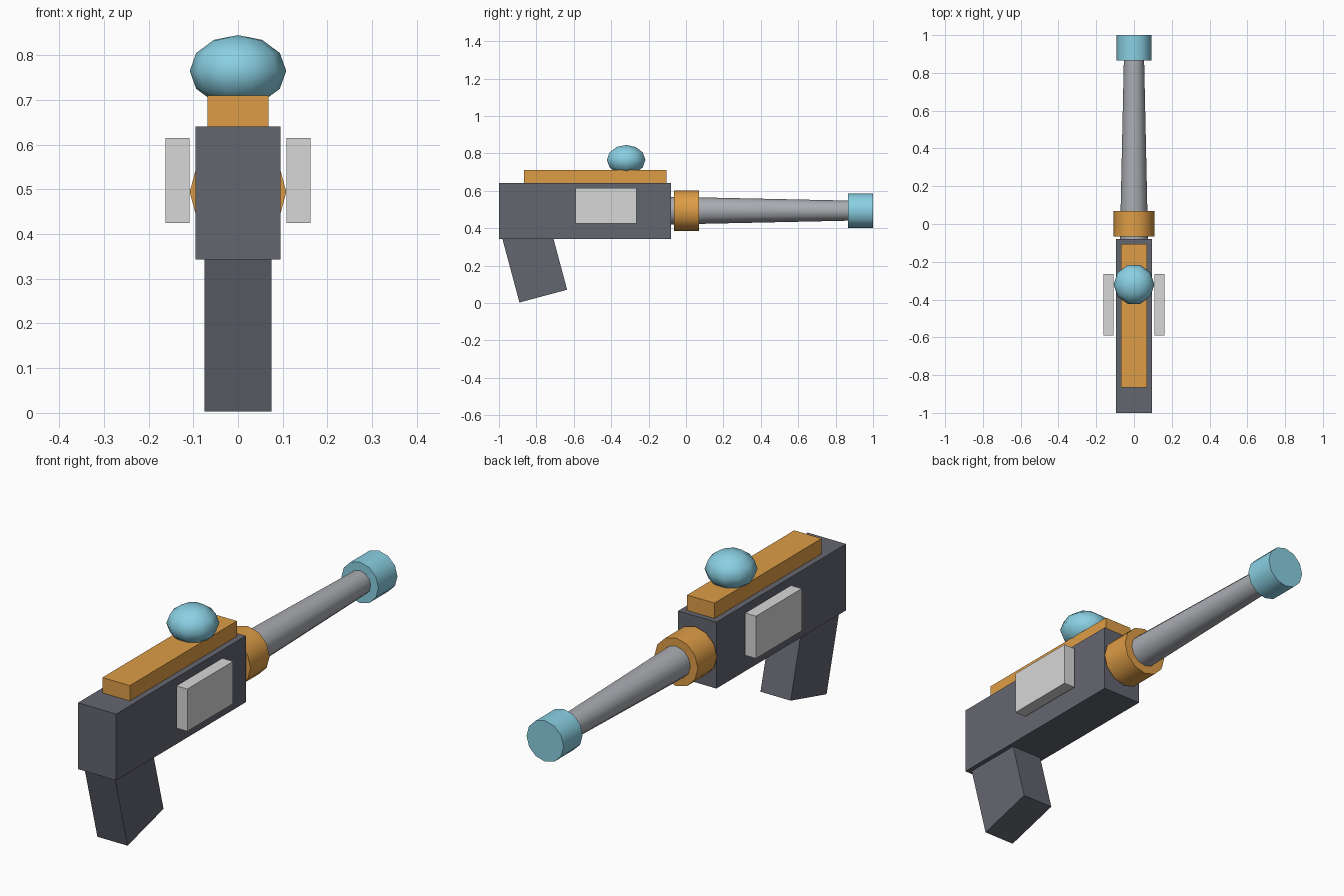
import bpy
import bmesh
from math import sin, cos, pi, radians
from mathutils import Matrix, Vector

cube = bpy.data.objects.get("Cube")
if cube:
    bpy.data.objects.remove(cube)


def material(name, rgb):
    # sRGB bytes to linear
    linear = [((c / 255 + 0.055) / 1.055) ** 2.4 for c in rgb]
    mat = bpy.data.materials.new(name)
    mat.use_nodes = True
    mat.diffuse_color = (*linear, 1)
    mat.node_tree.nodes["Principled BSDF"].inputs["Base Color"].default_value = (*linear, 1)
    return mat


dark = material("dark grey", (100, 102, 112))
orange = material("orange", (222, 157, 70))
blue = material("light blue", (138, 208, 227))
steel = material("steel grey", (170, 172, 178))
pale = material("pale grey", (215, 215, 215))


def finish(name, bm, mat, smooth=False):
    bmesh.ops.recalc_face_normals(bm, faces=bm.faces)
    mesh = bpy.data.meshes.new(name)
    bm.to_mesh(mesh)
    bm.free()
    mesh.materials.append(mat)
    obj = bpy.data.objects.new(name, mesh)
    bpy.context.collection.objects.link(obj)
    if smooth:
        bpy.ops.object.select_all(action="DESELECT")
        obj.select_set(True)
        bpy.context.view_layer.objects.active = obj
        bpy.ops.object.shade_smooth_by_angle(angle=radians(40))
    return obj


def box(name, mat, size, center, tilt=0):
    bm = bmesh.new()
    place = Matrix.Translation(center) @ Matrix.Rotation(radians(tilt), 4, "X")
    bmesh.ops.create_cube(bm, size=1, matrix=place @ Matrix.Diagonal((*size, 1)))
    return finish(name, bm, mat)


def lathe(name, mat, profile, sides, matrix):
    # profile of (radius, height) pairs turned about the local z axis
    bm = bmesh.new()
    rings = [[bm.verts.new((r * cos(2 * pi * i / sides), r * sin(2 * pi * i / sides), h))
              for i in range(sides)] for r, h in profile]
    for low, high in zip(rings, rings[1:]):
        for i in range(sides):
            j = (i + 1) % sides
            bm.faces.new((low[i], low[j], high[j], high[i]))
    bm.faces.new(rings[0])
    bm.faces.new(rings[-1])
    bmesh.ops.remove_doubles(bm, verts=bm.verts, dist=1e-5)
    bm.transform(matrix)
    return finish(name, bm, mat, smooth=True)


# Body, top rail and tilted grip
box("body", dark, (0.19, 0.92, 0.298), (0, -0.54, 0.492))
box("top_rail", orange, (0.136, 0.76, 0.07), (0, -0.485, 0.675))
grip_base = Vector((0, -0.763, 0.037))
grip_up = Vector((0, -sin(radians(15)), cos(radians(15))))
box("grip", dark, (0.15, 0.264, 0.38), grip_base + grip_up * 0.19, tilt=15)

# Side panels
for side, x in (("left", 0.135), ("right", -0.135)):
    box(side + "_panel", pale, (0.054, 0.325, 0.19), (x, -0.428, 0.52))

# Barrel, collar and muzzle along y
along_y = Matrix.Translation((0, 0, 0.494)) @ Matrix.Rotation(radians(-90), 4, "X")
lathe("barrel", steel, [(0.075, -0.12), (0.053, 0.9)], 12, along_y)
lathe("collar", orange, [(0.108, -0.065), (0.108, 0.07)], 12, along_y)
lathe("muzzle", blue, [(0.092, 0.865), (0.092, 1.0)], 12, along_y)

# Flattened dome on the rail
arc = [pi * k / 6 for k in range(1, 6)]
dome_profile = [(0, -0.08)] + [(0.108 * sin(a), -0.08 * cos(a)) for a in arc] + [(0, 0.08)]
bm_place = Matrix.Translation((0, -0.32, 0.765))


def dome(name, mat, profile, sides, matrix):
    bm = bmesh.new()
    bmesh.ops.create_uvsphere(bm, u_segments=sides, v_segments=len(profile) - 1, radius=1)
    # put a corner of the equator on the x axis
    if max(v.co.x for v in bm.verts) < 0.99:
        bm.transform(Matrix.Rotation(pi / 2, 4, "Z"))
    bm.transform(matrix @ Matrix.Diagonal((0.108, 0.108, 0.08, 1)))
    obj = finish(name, bm, mat)
    obj.data.shade_smooth()
    return obj


dome("sight_dome", blue, dome_profile, 10, bm_place)
